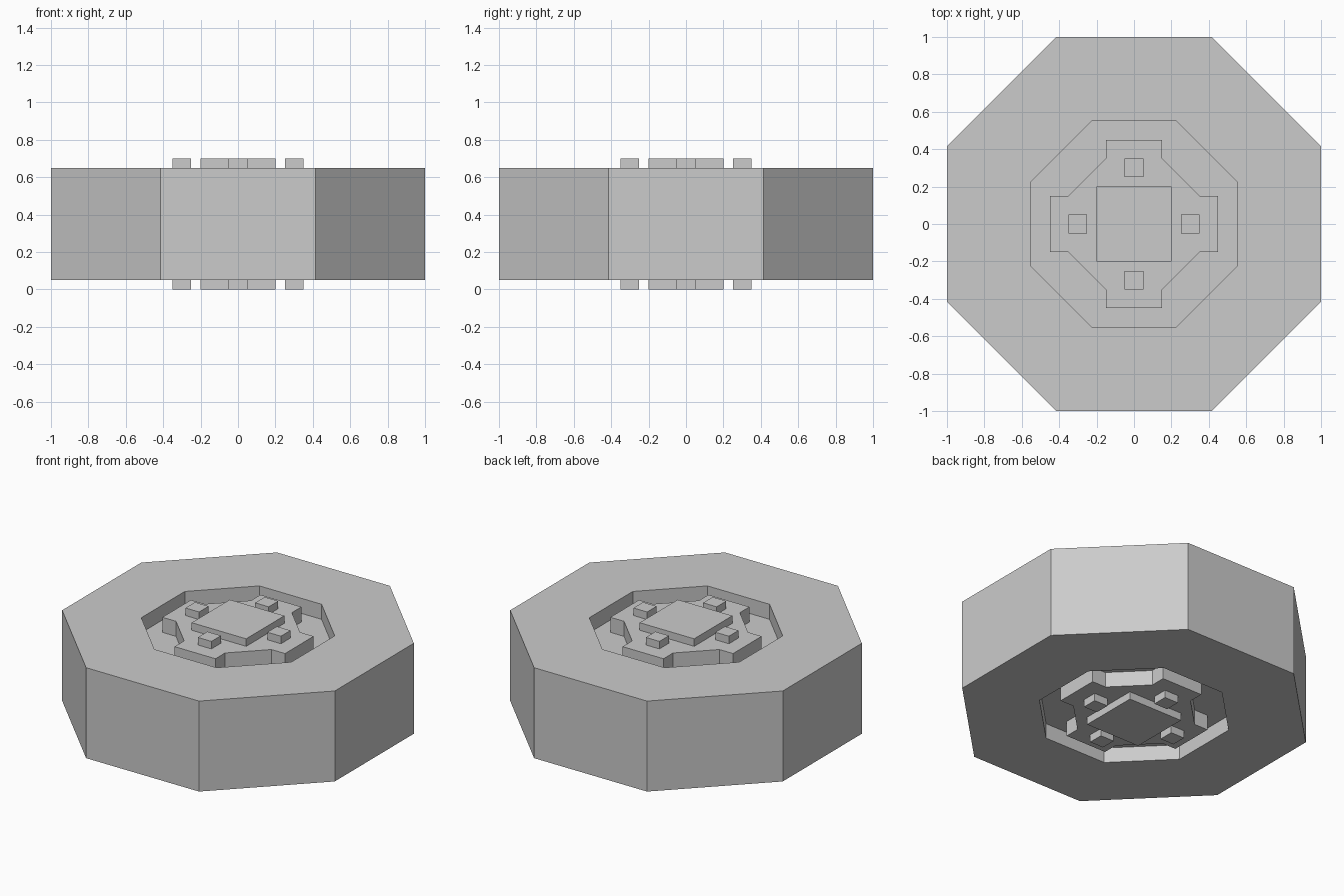
import bpy, bmesh, math

if "Cube" in bpy.data.objects:
    bpy.data.objects.remove(bpy.data.objects["Cube"])

MID = 0.35  # mirror height of the wheel


def finish(name, bm):
    bmesh.ops.recalc_face_normals(bm, faces=bm.faces[:])
    me = bpy.data.meshes.new(name)
    bm.to_mesh(me)
    bm.free()
    ob = bpy.data.objects.new(name, me)
    bpy.context.collection.objects.link(ob)
    return ob


def octagon(apothem):
    r = apothem / math.cos(math.pi / 8)
    return [(r * math.cos(math.pi / 8 + i * math.pi / 4),
             r * math.sin(math.pi / 8 + i * math.pi / 4)) for i in range(8)]


def loft(name, rings):
    """Stack of (outline, z) rings joined by quads and capped at both ends."""
    bm = bmesh.new()
    loops = [[bm.verts.new((x, y, z)) for x, y in pts] for pts, z in rings]
    for a, b in zip(loops, loops[1:]):
        n = len(a)
        for i in range(n):
            j = (i + 1) % n
            bm.faces.new((a[i], a[j], b[j], b[i]))
    bm.faces.new(loops[0])
    bm.faces.new(loops[-1])
    return finish(name, bm)


def square(cx, cy, h):
    return [(cx - h, cy - h), (cx + h, cy - h), (cx + h, cy + h), (cx - h, cy + h)]


# octagonal tyre with a shallow recess on each face
outer, inner = octagon(1.0), octagon(0.55)
loft("tyre", [(inner, 0.15), (inner, 0.05), (outer, 0.05),
              (outer, 0.65), (inner, 0.65), (inner, 0.55)])

# cross-shaped hub outline: one quarter, turned four times
quarter = [(0.45, -0.15), (0.45, 0.15), (0.35, 0.15), (0.15, 0.35)]
cross = []
for k in range(4):
    for x, y in quarter:
        for _ in range(k):
            x, y = -y, x
        cross.append((x, y))

# hub parts on both faces
for side, s in (("top", 1), ("bottom", -1)):
    def level(d):
        return MID + s * d
    loft(f"hub_plate_{side}", [(cross, level(0.2)), (cross, level(0.3))])
    cap = square(0, 0, 0.2)
    loft(f"hub_cap_{side}", [(cap, level(0.3)), (cap, level(0.35))])
    for i, (cx, cy) in enumerate([(0.3, 0), (0, 0.3), (-0.3, 0), (0, -0.3)]):
        nut = square(cx, cy, 0.05)
        loft(f"wheel_nut_{side}_{i + 1}", [(nut, level(0.3)), (nut, level(0.35))])
